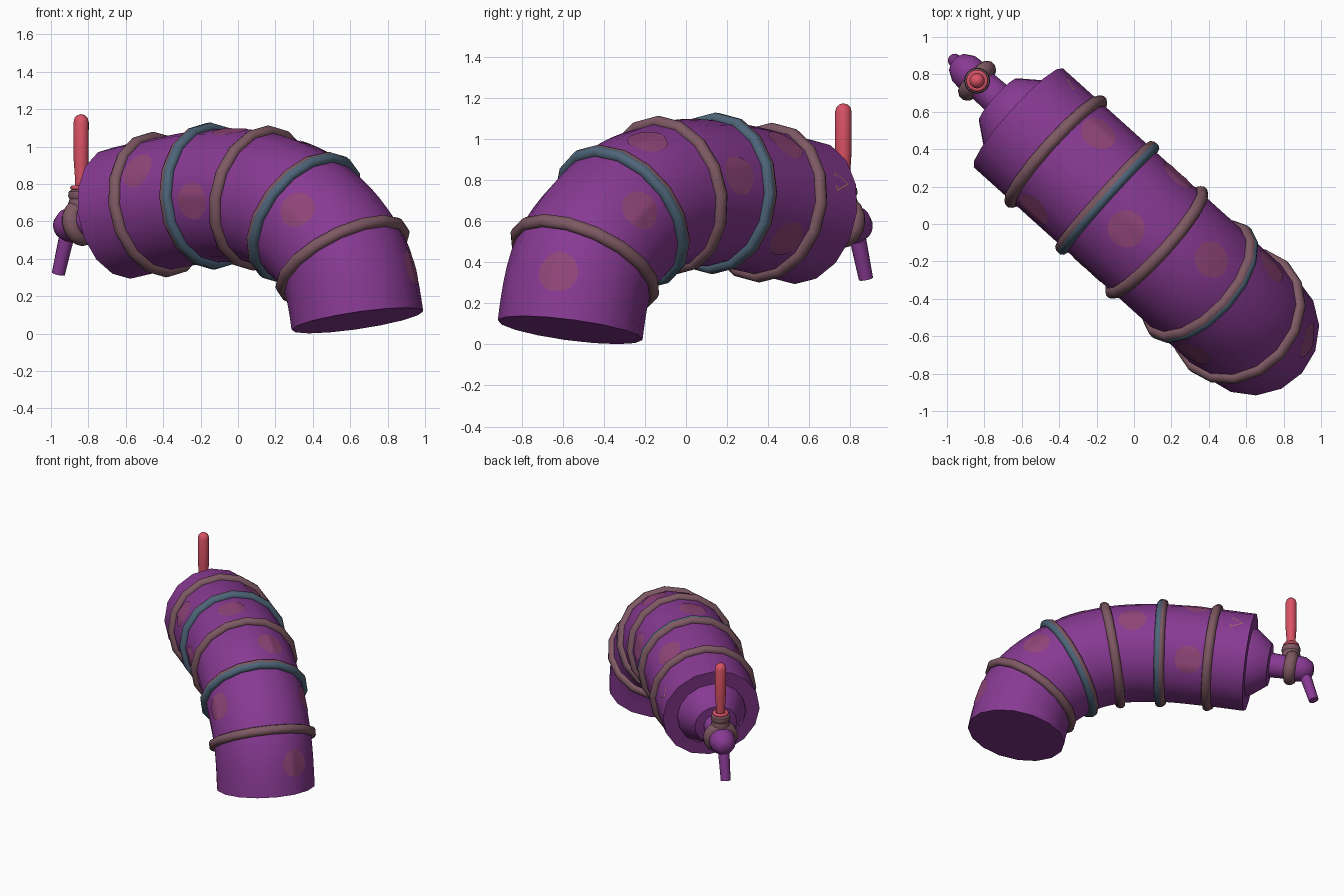
import bpy, bmesh, math
from mathutils import Vector

if "Cube" in bpy.data.objects:
    bpy.data.objects.remove(bpy.data.objects["Cube"])

# Everything is laid out in one vertical plane: s runs along the hose, z is up, P is sideways
D = Vector((0.743, -0.669, 0))
P = Vector((0.669, 0.743, 0))
Z = Vector((0, 0, 1))
SIDES = 16
R = 0.356


def material(name, rgb):
    m = bpy.data.materials.new(name)
    m.diffuse_color = (*rgb, 1)
    m.use_nodes = True
    m.node_tree.nodes["Principled BSDF"].inputs["Base Color"].default_value = m.diffuse_color
    return m


PURPLE = material("purple", (0.245, 0.042, 0.29))
BROWN = material("dusty brown", (0.21, 0.10, 0.125))
TEAL = material("slate teal", (0.075, 0.13, 0.19))
PINK = material("muted pink", (0.28, 0.06, 0.19))
RED = material("red", (0.69, 0.085, 0.13))
YELLOW = material("yellow", (0.50, 0.32, 0.03))


def world(s, z):
    return D * s + P * 0.008 + Z * z


def frame(ts, tz):
    """Unit tangent and upward normal for a direction in the s-z plane."""
    l = math.hypot(ts, tz)
    ts, tz = ts / l, tz / l
    return D * ts + Z * tz, Z * ts - D * tz


def finish(bm, name, mat, angle=40):
    me = bpy.data.meshes.new(name)
    bm.to_mesh(me)
    bm.free()
    ob = bpy.data.objects.new(name, me)
    bpy.context.collection.objects.link(ob)
    me.materials.append(mat)
    bpy.ops.object.select_all(action='DESELECT')
    ob.select_set(True)
    bpy.context.view_layer.objects.active = ob
    bpy.ops.object.shade_smooth_by_angle(angle=math.radians(angle))
    return ob


def skin(rings, name, mat, closed=False):
    """Join rings of points into a surface, capped at both ends unless closed."""
    bm = bmesh.new()
    vr = [[bm.verts.new(p) for p in ring] for ring in rings]
    n = len(vr[0])
    pairs = list(zip(vr, vr[1:])) + ([(vr[-1], vr[0])] if closed else [])
    for a, b in pairs:
        for i in range(n):
            j = (i + 1) % n
            bm.faces.new((a[i], a[j], b[j], b[i]))
    if not closed:
        bm.faces.new(vr[0])
        bm.faces.new(vr[-1])
    bmesh.ops.recalc_face_normals(bm, faces=bm.faces)
    return finish(bm, name, mat)


def lathe(profile, origin, axis, name, mat, closed=False, n=SIDES):
    """Turn a (distance, radius) profile about an axis in the s-z plane."""
    T, N = frame(*axis)
    o = world(*origin)
    rings = []
    for d, r in profile:
        r = max(r, 0.001)
        rings.append([o + T * d + (N * math.cos(a) + P * math.sin(a)) * r
                      for a in (2 * math.pi * i / n for i in range(n))])
    return skin(rings, name, mat, closed)


def ring(major, half_w, half_h, origin, axis, name, mat, shift=0.0):
    prof = [(shift + half_w * math.cos(a), major + half_h * math.sin(a))
            for a in (2 * math.pi * i / 10 for i in range(10))]
    return lathe(prof, origin, axis, name, mat, closed=True)


# Hose centre line (first and last points only steer the ends)
PATH = [(-1.10, 0.605), (-0.84, 0.645), (-0.57, 0.69), (-0.205, 0.735), (0.156, 0.725),
        (0.465, 0.625), (0.745, 0.395), (0.852, 0.070), (0.875, -0.265)]


def centre(u):
    """Point and tangent on the smooth centre line, u from 0 to 6."""
    i = min(max(int(u), 0), 5)
    t = u - i
    p, v = [], []
    for k in (0, 1):
        a, b, c, d = (PATH[i + j][k] for j in range(4))
        c1, c2, c3 = c - a, 2 * a - 5 * b + 4 * c - d, -a + 3 * b - 3 * c + d
        p.append(0.5 * (2 * b + c1 * t + c2 * t * t + c3 * t ** 3))
        v.append(0.5 * (c1 + 2 * c2 * t + 3 * c3 * t * t))
    return p, v


def surface(u, a, lift=0.0):
    """Point on the faceted hose wall and its outward direction."""
    p, v = centre(u)
    T, N = frame(*v)
    step = 2 * math.pi / SIDES
    r = R * math.cos(step / 2) / math.cos(a % step - step / 2) + lift
    out = N * math.cos(a) + P * math.sin(a)
    return world(*p) + out * r, out


# Hose body
skin([[surface(k / 6, 2 * math.pi * i / SIDES)[0] for i in range(SIDES)]
      for k in range(37)], "hose_body", PURPLE)

# Bands around the hose, two with a teal lining
for b in range(1, 6):
    p, v = centre(b)
    ring(R + 0.006, 0.034, 0.031, p, v, f"hose_band_{b}", BROWN)
    if b in (2, 4):
        ring(R + 0.008, 0.030, 0.030, p, v, f"band_lining_{b}", TEAL, shift=0.012)


def patch(u, deg, rings, seg, name, mat, turn=0.0):
    """Thin plate following the hose wall; rings are radii, a leading 0 fills the middle."""
    a0 = math.radians(deg)
    stretch = (surface(u + 0.05, a0)[0] - surface(u - 0.05, a0)[0]).length / 0.1
    bm = bmesh.new()

    def vert(r, i):
        t = turn + 2 * math.pi * i / seg
        return bm.verts.new(surface(u + r * math.cos(t) / stretch,
                                    a0 + r * math.sin(t) / R, 0.004)[0])
    vr = [[vert(r, i) for i in range(seg)] for r in rings if r > 0]
    if rings[0] == 0:
        mid = vert(0, 0)
        for i in range(seg):
            bm.faces.new((mid, vr[0][i], vr[0][(i + 1) % seg]))
    for a, b in zip(vr, vr[1:]):
        for i in range(seg):
            j = (i + 1) % seg
            bm.faces.new((a[i], b[i], b[j], a[j]))
    out = surface(u, a0)[1]
    bm.normal_update()
    for f in bm.faces:
        if f.normal.dot(out) < 0:
            f.normal_flip()
    finish(bm, name, mat)


# Round spots
SPOTS = [(1.4, 40), (2.5, -9), (3.55, 22), (2.55, 76), (1.4, -62),
         (4.45, 65), (4.45, -63), (2.5, -95), (1.4, 125), (5.45, 26)]
for k, (u, deg) in enumerate(SPOTS):
    patch(u, deg, (0, 0.025, 0.05, 0.075, 0.1), 24, f"spot_{k + 1}", PINK)

# Small yellow warning triangle near the capped end
patch(0.45, 69, (0.052, 0.06), 3, "warning_mark", YELLOW, turn=math.pi)

# Tap: cone, neck and valve body along the hose axis
END, AXIS = (-0.84, 0.645), (-0.985, -0.17)
lathe([(-0.02, 0.25), (0.02, 0.25), (0.145, 0.155), (0.15, 0.09), (0.27, 0.085)],
      END, AXIS, "tap_neck", PURPLE)
lathe([(0.26, 0.085), (0.34, 0.095), (0.40, 0.09), (0.45, 0.06), (0.465, 0.03)],
      END, AXIS, "valve_body", PURPLE)
ring(0.088, 0.045, 0.04, (-1.136, 0.594), AXIS, "valve_collar", BROWN)

# Spout pointing down
lathe([(0, 0.042), (0.225, 0.036)], (-1.235, 0.535), (-0.065, -0.215), "spout", PURPLE, n=12)

# Handle stem, washer and lever
STEM = (-1.136, 0)
lathe([(0.66, 0.06), (0.695, 0.07), (0.72, 0.062), (0.735, 0.07), (0.76, 0.066), (0.77, 0.05)],
      STEM, (0, 1), "handle_stem", BROWN)
ring(0.045, 0.012, 0.014, (-1.136, 0.78), (0, 1), "handle_washer", RED)
lathe([(0.76, 0.03), (0.83, 0.033), (0.93, 0.04), (1.13, 0.041), (1.155, 0.034),
       (1.168, 0.02), (1.173, 0.002)], STEM, (0, 1), "handle_lever", RED)
